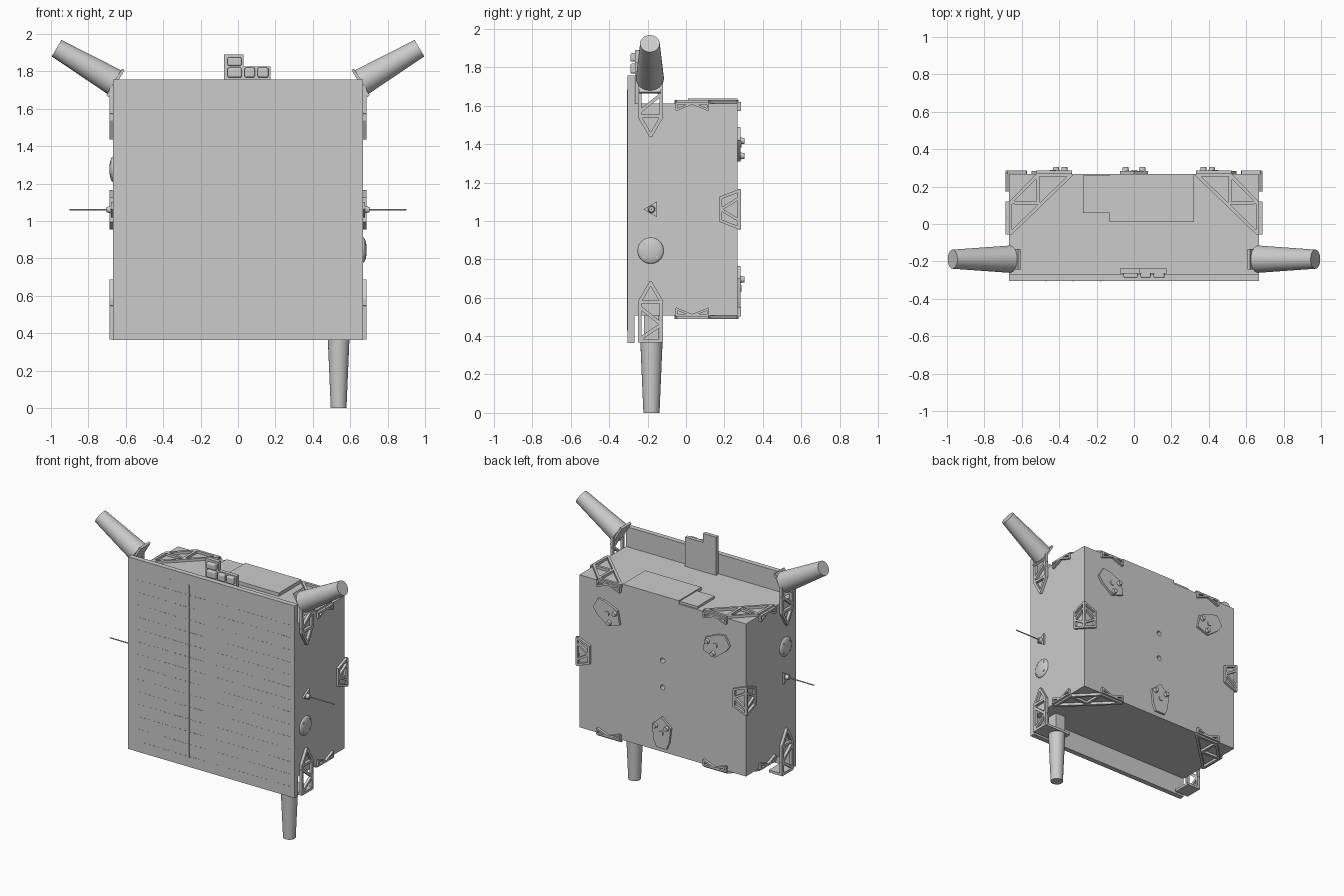
import bpy, bmesh, math
from mathutils import Vector, Matrix

if "Cube" in bpy.data.objects:
    bpy.data.objects.remove(bpy.data.objects["Cube"])

V = Vector


def finish(name, bm, smooth=False):
    bmesh.ops.recalc_face_normals(bm, faces=bm.faces)
    me = bpy.data.meshes.new(name)
    bm.to_mesh(me)
    bm.free()
    ob = bpy.data.objects.new(name, me)
    bpy.context.collection.objects.link(ob)
    bpy.context.view_layer.objects.active = ob
    if smooth:
        bpy.ops.object.select_all(action='DESELECT')
        ob.select_set(True)
        bpy.ops.object.shade_smooth_by_angle(angle=math.radians(35))
    return ob


def add_box(bm, lo, hi):
    lo, hi = V(lo), V(hi)
    m = Matrix.Translation((lo + hi) / 2) @ Matrix.Diagonal((*(hi - lo), 1))
    return bmesh.ops.create_cube(bm, size=1, matrix=m)['verts']


def box(name, lo, hi):
    bm = bmesh.new()
    add_box(bm, lo, hi)
    return finish(name, bm)


def add_cone(bm, p, q, r1, r2, seg=32):
    p, q = V(p), V(q)
    rot = (q - p).to_track_quat('Z', 'Y').to_matrix().to_4x4()
    bmesh.ops.create_cone(bm, cap_ends=True, segments=seg, radius1=r1, radius2=r2,
                          depth=(q - p).length, matrix=Matrix.Translation((p + q) / 2) @ rot)


def cone(name, p, q, r1, r2, seg=32):
    bm = bmesh.new()
    add_cone(bm, p, q, r1, r2, seg)
    return finish(name, bm, True)


def add_bar(bm, p, q, n, w=0.018, t=0.02):
    # rectangular strut lying on a surface whose outward normal is n
    p, q, n = V(p), V(q), V(n)
    d = (q - p).normalized()
    s = n.cross(d)
    m = Matrix((d, s, n)).transposed().to_4x4()
    m.translation = (p + q) / 2 + n * t / 2
    size = ((q - p).length + w * 0.6, w, t, 1)
    bmesh.ops.create_cube(bm, size=1, matrix=m @ Matrix.Diagonal(size))


def add_prism(bm, pts, offset):
    f = bm.faces.new([bm.verts.new(p) for p in pts])
    g = bmesh.ops.extrude_face_region(bm, geom=[f])
    bmesh.ops.translate(bm, vec=V(offset),
                        verts=[v for v in g['geom'] if isinstance(v, bmesh.types.BMVert)])


X, YB, Z0, Z1 = 0.668, 0.268, 0.508, 1.613
ZM = (Z0 + Z1) / 2

# main body with two drilled holes in the back
body = box("main_body", (-X, -0.268, Z0), (X, YB, Z1))
bm = bmesh.new()
for z in (1.17, 0.975):
    add_cone(bm, (0, 0.22, z), (0, 0.3, z), 0.018, 0.018, 24)
cutter = finish("hole_cutter", bm)
cutter.hide_render = True
mod = body.modifiers.new("holes", 'BOOLEAN')
mod.object, mod.operation, mod.solver = cutter, 'DIFFERENCE', 'EXACT'
bpy.context.view_layer.objects.active = body
bpy.ops.object.modifier_apply(modifier="holes")
bpy.data.objects.remove(cutter)

# front panel with thin strips and rows of cell dashes
box("front_panel", (-X, -0.305, 0.365), (X, -0.268, 1.757))
bm = bmesh.new()
for x in (-0.47, -0.326, -0.18):
    add_box(bm, (x - 0.003, -0.3075, 0.43), (x + 0.003, -0.304, 1.685))
finish("panel_strips", bm)
bm = bmesh.new()
for row in range(14):
    z = 1.61 - row * 0.09
    for x0, n in ((-0.59, 14), (0.04, 15)):
        for i in range(n):
            x = x0 + i * 0.04
            add_box(bm, (x, -0.306, z - 0.0015), (x + 0.025, -0.304, z + 0.0015))
finish("panel_cell_dashes", bm)

# roof equipment slabs
box("roof_slab_large", (-0.13, 0.01, Z1 - 0.005), (0.32, YB, 1.638))
box("roof_slab_small", (-0.272, 0.06, Z1 - 0.005), (-0.13, 0.258, 1.63))

# stepped sensor plate and its sensor heads
bm = bmesh.new()
prof = [(-0.075, Z1), (0.175, Z1), (0.175, 1.825), (0.03, 1.825), (0.03, 1.89), (-0.075, 1.89)]
add_prism(bm, [(x, -0.265, z) for x, z in prof], (0, 0.028, 0))
finish("sensor_plate", bm)
for i, (xa, xb, za, zb) in enumerate([(-0.056, 0.02, 1.83, 1.875), (-0.056, 0.02, 1.767, 1.82),
                                      (0.035, 0.09, 1.767, 1.82), (0.105, 0.163, 1.767, 1.82)]):
    s = box(f"sensor_head_{i}", (xa, -0.29, za), (xb, -0.255, zb))
    b = s.modifiers.new("round", 'BEVEL')
    b.width, b.segments = 0.01, 3

# tapered horns: two upper, one lower
for side, sx in (("right", 1), ("left", -1)):
    a, b = V((sx * 0.662, -0.188, 1.743)), V((sx * 0.97, -0.188, 1.924))
    cone(f"upper_horn_{side}", a, b, 0.073, 0.051, 40)
    bm = bmesh.new()
    d = (b - a).normalized()
    e = d.cross(V((0, 1, 0)))
    add_bar(bm, a - e * 0.05, a + e * 0.05, -d, 0.11, 0.015)
    finish(f"upper_horn_seat_{side}", bm)
cone("lower_horn", (0.538, -0.18, 0.373), (0.538, -0.18, 0), 0.058, 0.042, 40)
box("lower_horn_post", (0.498, -0.22, 0.37), (0.578, -0.14, Z0))

for side, sx in (("right", 1), ("left", -1)):
    n = (sx, 0, 0)
    for level, sz in (("upper", 1), ("lower", -1)):
        # pointed truss brackets on the side faces
        def P(y, z):
            return (sx * X, y, ZM + sz * (z - ZM))
        bm = bmesh.new()
        for p, q in [((-0.24, 1.745), (-0.24, 1.54)), ((-0.128, 1.745), (-0.128, 1.54)),
                     ((-0.24, 1.54), (-0.184, 1.444)), ((-0.128, 1.54), (-0.184, 1.444)),
                     ((-0.24, 1.545), (-0.128, 1.545)), ((-0.24, 1.745), (-0.128, 1.745)),
                     ((-0.24, 1.57), (-0.128, 1.66)), ((-0.128, 1.66), (-0.24, 1.735))]:
            add_bar(bm, P(*p), P(*q), n)
        if sz < 0:
            inner = 0.47 if sx > 0 else 0.58
            add_box(bm, (sx * inner, -0.25, 0.366), (sx * 0.688, -0.12, 0.384))
        finish(f"{level}_side_bracket_{side}", bm)

        # bent corner trusses: flat frame plus two toothed flanges
        zc = Z1 if sz > 0 else Z0
        A, B, C, D, M = [V((sx * x, y, zc)) for x, y in
                         ((0.66, -0.05), (0.337, 0.262), (0.66, 0.115), (0.515, 0.262), (0.512, 0.112))]
        bm = bmesh.new()
        for p, q in ((A, B), (C, D), (A, C), (B, D), (C, M), (D, M)):
            add_bar(bm, p, q, (0, 0, sz), 0.018, 0.018)
        for ends, nn in (((A, C), V(n)), ((B, D), V((0, 1, 0)))):
            shift = nn * (X - 0.66) if nn.x else nn * (YB - 0.262)
            p, q = [e + shift for e in ends]
            drop = V((0, 0, -sz * 0.034))
            mid = (p + q) / 2
            for u, v in ((p, p + drop), (q, q + drop), (mid, p + drop), (mid, q + drop), (p, q)):
                add_bar(bm, u, v, nn, 0.012, 0.018)
        finish(f"{level}_corner_truss_{side}", bm)

    # folded brackets half way up the rear vertical edges
    bm = bmesh.new()
    for nn, at in ((V(n), lambda u: V((sx * X, YB - u, ZM))),
                   (V((0, 1, 0)), lambda u: V((sx * (X - u), YB, ZM)))):
        h, g = V((0, 0, 0.097)), V((0, 0, 0.06))
        e, f = at(-0.008), at(0.087)
        for p, q in ((e - h, e + h), (f - g, f + g), (e + h, f + g), (e - h, f - g),
                     (f, e + h * 0.6), (f, e - h * 0.6)):
            add_bar(bm, p, q, nn, 0.015, 0.018)
    finish(f"mid_edge_bracket_{side}", bm)

    # rod antenna with a triangular foot
    bm = bmesh.new()
    tri = [(-0.222, ZM), (-0.15, ZM - 0.042), (-0.15, ZM + 0.042)]
    add_prism(bm, [(sx * X, y, z) for y, z in tri], (sx * 0.012, 0, 0))
    add_cone(bm, (sx * X, -0.18, ZM), (sx * 0.703, -0.18, ZM), 0.022, 0.014, 16)
    add_cone(bm, (sx * 0.69, -0.18, ZM), (sx * 0.9, -0.18, ZM), 0.004, 0.004, 10)
    finish(f"rod_antenna_{side}", bm, True)

    # shallow dome with four bolts
    zd = 0.845 if sx > 0 else 1.277
    bm = bmesh.new()
    bmesh.ops.create_uvsphere(bm, u_segments=32, v_segments=16, radius=1,
                              matrix=Matrix.Translation((sx * X, -0.184, zd)) @ Matrix.Diagonal((0.02, 0.068, 0.068, 1)))
    for i in range(4):
        t = math.pi / 4 + i * math.pi / 2
        y, z = -0.184 + 0.048 * math.cos(t), zd + 0.048 * math.sin(t)
        add_cone(bm, (sx * X, y, z), (sx * 0.685, y, z), 0.008, 0.008, 12)
    finish(f"side_dome_{side}", bm, True)

# three five-sided mounting plates spaced round the back
for i, deg in enumerate((30, 150, 270)):
    r = V((math.cos(math.radians(deg)), 0, math.sin(math.radians(deg))))
    s = V((-r.z, 0, r.x))
    c = V((0, YB, 1.15))
    bm = bmesh.new()
    prof = [(0.385, 0), (0.45, 0.075), (0.56, 0.062), (0.61, 0.04), (0.61, -0.04), (0.56, -0.062), (0.45, -0.075)]
    add_prism(bm, [c + r * a + s * b for a, b in prof], (0, 0.016, 0))
    for a, b, rad, h in ((0.5, 0, 0.022, 0.022), (0.455, 0.045, 0.02, 0.036), (0.455, -0.045, 0.02, 0.036)):
        p = c + r * a + s * b
        add_cone(bm, p, p + V((0, h, 0)), rad, rad * 0.75, 20)
    finish(f"rear_mount_{i}", bm, True)
